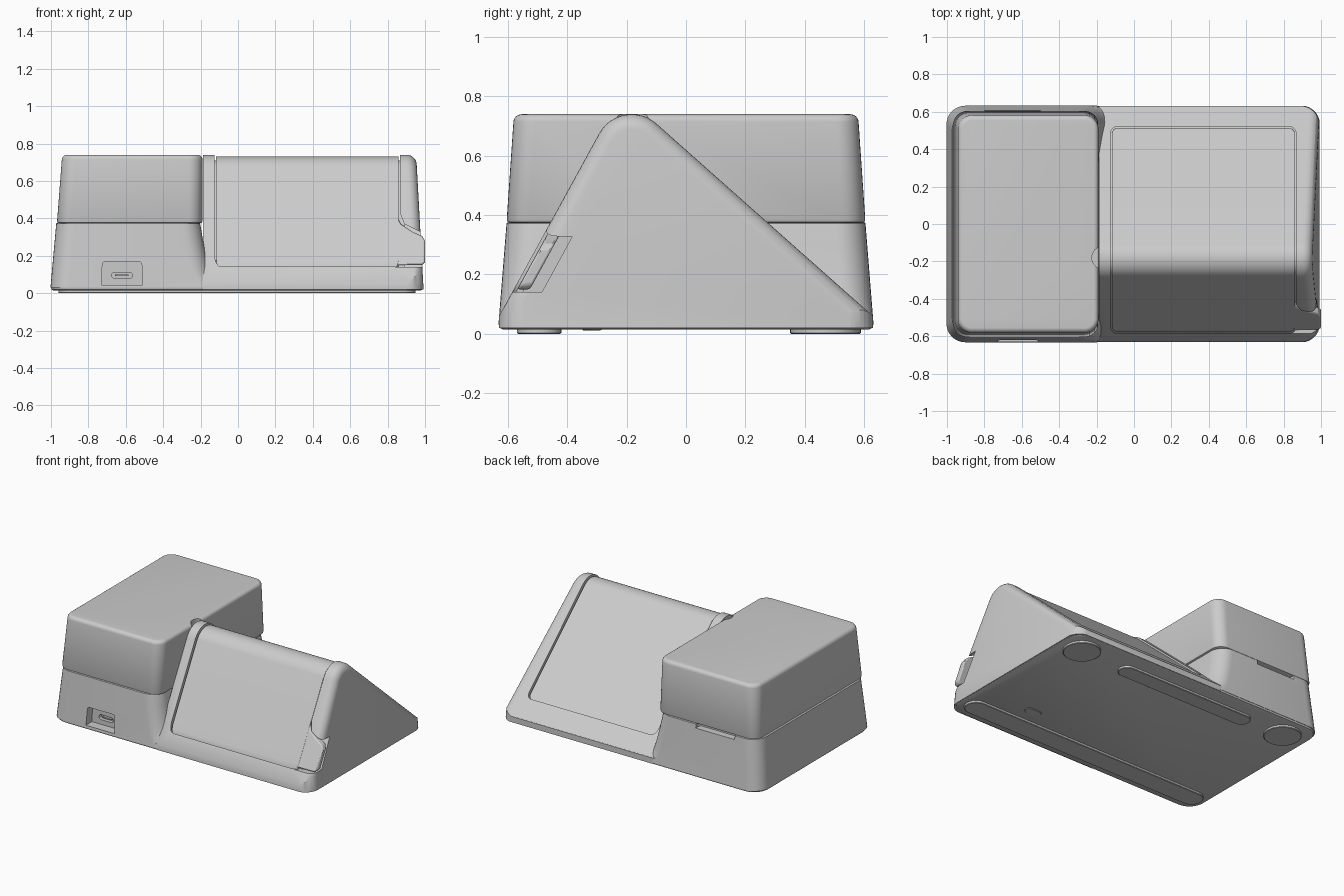
import bpy, bmesh
from math import sin, cos, pi, radians, sqrt

if "Cube" in bpy.data.objects:
    bpy.data.objects.remove(bpy.data.objects["Cube"])


def loft(name, rings):
    """Skin a closed solid through rings of matching points."""
    bm = bmesh.new()
    vs = [[bm.verts.new(p) for p in ring] for ring in rings]
    n = len(vs[0])
    for a, b in zip(vs, vs[1:]):
        for i in range(n):
            j = (i + 1) % n
            bm.faces.new((a[i], a[j], b[j], b[i]))
    bm.faces.new(vs[0][::-1])
    bm.faces.new(vs[-1])
    bmesh.ops.remove_doubles(bm, verts=bm.verts, dist=1e-5)
    bmesh.ops.recalc_face_normals(bm, faces=bm.faces)
    me = bpy.data.meshes.new(name)
    bm.to_mesh(me)
    bm.free()
    ob = bpy.data.objects.new(name, me)
    bpy.context.collection.objects.link(ob)
    return ob


def rect(x0, x1, y0, y1, z, r, n=8):
    """Rounded rectangle ring at height z."""
    r = min(r, (x1 - x0) / 2 - 1e-4, (y1 - y0) / 2 - 1e-4)
    pts = []
    for k, (cx, cy) in enumerate([(x1 - r, y1 - r), (x0 + r, y1 - r),
                                  (x0 + r, y0 + r), (x1 - r, y0 + r)]):
        for i in range(n + 1):
            a = (k + i / n) * pi / 2
            pts.append((cx + r * cos(a), cy + r * sin(a), z))
    return pts


def select(ob):
    bpy.ops.object.select_all(action='DESELECT')
    ob.select_set(True)
    bpy.context.view_layer.objects.active = ob


def boolean(ob, cutter, op='DIFFERENCE', keep=False):
    m = ob.modifiers.new('cut', 'BOOLEAN')
    m.operation, m.object, m.solver = op, cutter, 'EXACT'
    select(ob)
    bpy.ops.object.modifier_apply(modifier=m.name)
    if not keep:
        bpy.data.objects.remove(cutter, do_unlink=True)


def round_edges(ob, width):
    m = ob.modifiers.new('soft_edges', 'BEVEL')
    m.width, m.segments, m.limit_method, m.angle_limit = width, 2, 'ANGLE', radians(40)


# Wedge side profile, inset by d: two slopes joined by a round apex
def profile(d=0.0, n=16):
    a0, a1, r, cy, cz = radians(151.3), radians(48.4), 0.1255, -0.183, 0.6145
    front = (-0.63 - d * cos(a0), 0.06 - d * sin(a0))
    back = (0.63 - d * cos(a1), 0.06 - d * sin(a1))
    arc = [(cy + (r - d) * cos(a0 + (a1 - a0) * i / n),
            cz + (r - d) * sin(a0 + (a1 - a0) * i / n)) for i in range(n + 1)]
    return [(front[0], 0.02), front] + arc + [back, (back[0], 0.02)]


def right_x(z):
    return 0.99 - 0.055 * (z - 0.06)


# Polygon in front view, following the front slope between depths d0 and d1
def on_front(name, poly, d0, d1):
    return loft(name, [[(x, -0.63 + (z - 0.06) * 0.547 + d, z) for x, z in poly]
                       for d in (d0, d1)])


# Wedge rim with rounded right end
R = 0.05
rings = [[(-0.187, y, z) for y, z in profile()]]
for i in range(7):
    a = i / 6 * pi / 2
    e, d = R * (1 - sin(a)), R * (1 - cos(a))
    rings.append([(right_x(z) - e, y, z) for y, z in profile(d)])
rim = loft('wedge_rim', rings)
hull = loft('hull', [rect(-1, right_x(z) + 0.002, -0.634 + 0.05 * z, 0.634 - 0.05 * z, z, 0.1)
                     for z in (0.0, 0.9)])
boolean(rim, hull, 'INTERSECT')
boolean(rim, loft('opening', [rect(-0.125, 0.866, -0.585, 0.52, z, 0.035) for z in (-0.1, 1)]))
notch = on_front('notch', [(0.84, 0.14), (1.1, 0.14), (1.1, 0.29), (0.97, 0.33),
                           (0.89, 0.37), (0.865, 0.43), (0.84, 0.43)], -0.1, 0.10)
boolean(rim, notch)

# Inner core that forms the floor of the groove
core = loft('wedge_core', [[(x, y, z) for y, z in profile(0.03)] for x in (-0.14, 0.89)])

# Wrap-over cover with grip tab
cover = loft('cover_panel', [[(x, y, z) for y, z in profile(0.01)] for x in (-0.3, 0.95)])
boolean(cover, loft('trim', [rect(-0.118, 0.859, -0.577, 0.512, z, 0.03) for z in (0.04, 1)]),
        'INTERSECT')
tab = on_front('cover_tab', [(0.80, 0.15), (0.985, 0.15), (1.0, 0.165), (1.0, 0.28), (0.985, 0.305),
                             (0.93, 0.33), (0.87, 0.37), (0.85, 0.41), (0.80, 0.41)], 0.0125, 0.055)
round_edges(cover, 0.005)
round_edges(tab, 0.007)

# Base plate
base = loft('base_plate', [rect(-1 + i, 0.99 - i, -0.63 + i, 0.63 - i, z, 0.11 - i)
                           for z, i in ((0.015, 0.012), (0.019, 0.004), (0.027, 0), (0.062, 0.002))])

# Left housing with a flared wall toward the wedge
levels = [(0.03, -0.10), (0.06, -0.12), (0.09, -0.138), (0.12, -0.15), (0.2, -0.17),
          (0.3, -0.19), (0.36, -0.2), (0.372, -0.203), (0.38, -0.212)]
rings = []
for z, x1 in levels:
    s = z - 0.06 + (0.1 if z > 0.375 else 0)
    rings.append(rect(-1 + 0.09 * s, x1, -0.63 + 0.08 * s, 0.63 - 0.08 * s, z, 0.1))
housing = loft('left_housing', rings)

# Port recess, its connector, and rear finger slot
port = loft('port', [[(x, y, z) for x, z in ((-0.73, 0.045), (-0.51, 0.045), (-0.515, 0.16),
                                             (-0.525, 0.17), (-0.715, 0.17), (-0.725, 0.16))]
                     for y in (-0.7, -0.565)])
boolean(housing, port, keep=True)
boolean(base, port)
slot = [(x, y) for x, y, _ in rect(-0.675, -0.565, 0.078, 0.112, 0, 0.017)]
boolean(housing, loft('socket', [[(x, y, z) for x, z in slot] for y in (-0.62, -0.54)]))
boolean(housing, loft('finger', [rect(-0.8, -0.5, 0.56, 0.7, z, 0.02) for z in (0.345, 0.45)]))
connector = loft('connector_tongue', [rect(-0.655, -0.585, -0.56, -0.53, z, 0.004)
                                      for z in (0.091, 0.099)])

# Upper block with softened top and bottom
steps = [(0.373, 0.012), (0.377, 0.004), (0.386, 0)]
steps += [(0.715 + 0.025 * sin(i * pi / 12), 0.025 * (1 - cos(i * pi / 12))) for i in range(7)]
rings = []
for z, i in steps:
    t = (z - 0.375) / 0.365
    rings.append(rect(-0.968 + 0.028 * t + i, -0.19 - i, -0.605 + 0.025 * t + i,
                      0.605 - 0.025 * t - i, z, 0.075 - i))
block = loft('upper_block', rings)
boolean(block, loft('scoop', [rect(-0.225, -0.105, -0.24, -0.12, z, 0.06) for z in (0.45, 0.9)]))


# Rubber feet: two strips, two rear discs, and a small underside latch
def foot(name, x0, x1, y0, y1, z0=0.0):
    r = (y1 - y0) / 2
    return loft(name, [rect(x0 + i, x1 - i, y0 + i, y1 - i, z, r - i)
                       for z, i in ((z0, 0.004), (z0 + 0.003, 0), (0.022, 0))])


foot('front_strip_foot', -0.96, 0.95, -0.57, -0.42)
foot('rear_strip_foot', -0.55, 0.5, 0.40, 0.52)
for side, cx in (('left', -0.82), ('right', 0.82)):
    foot('rear_%s_foot' % side, cx - 0.12, cx + 0.12, 0.35, 0.59)
foot('underside_latch', 0.5, 0.62, -0.35, -0.285, 0.011)

for ob in [o for o in bpy.data.objects if o.type == 'MESH']:
    select(ob)
    bpy.ops.object.shade_smooth_by_angle(angle=radians(30))
